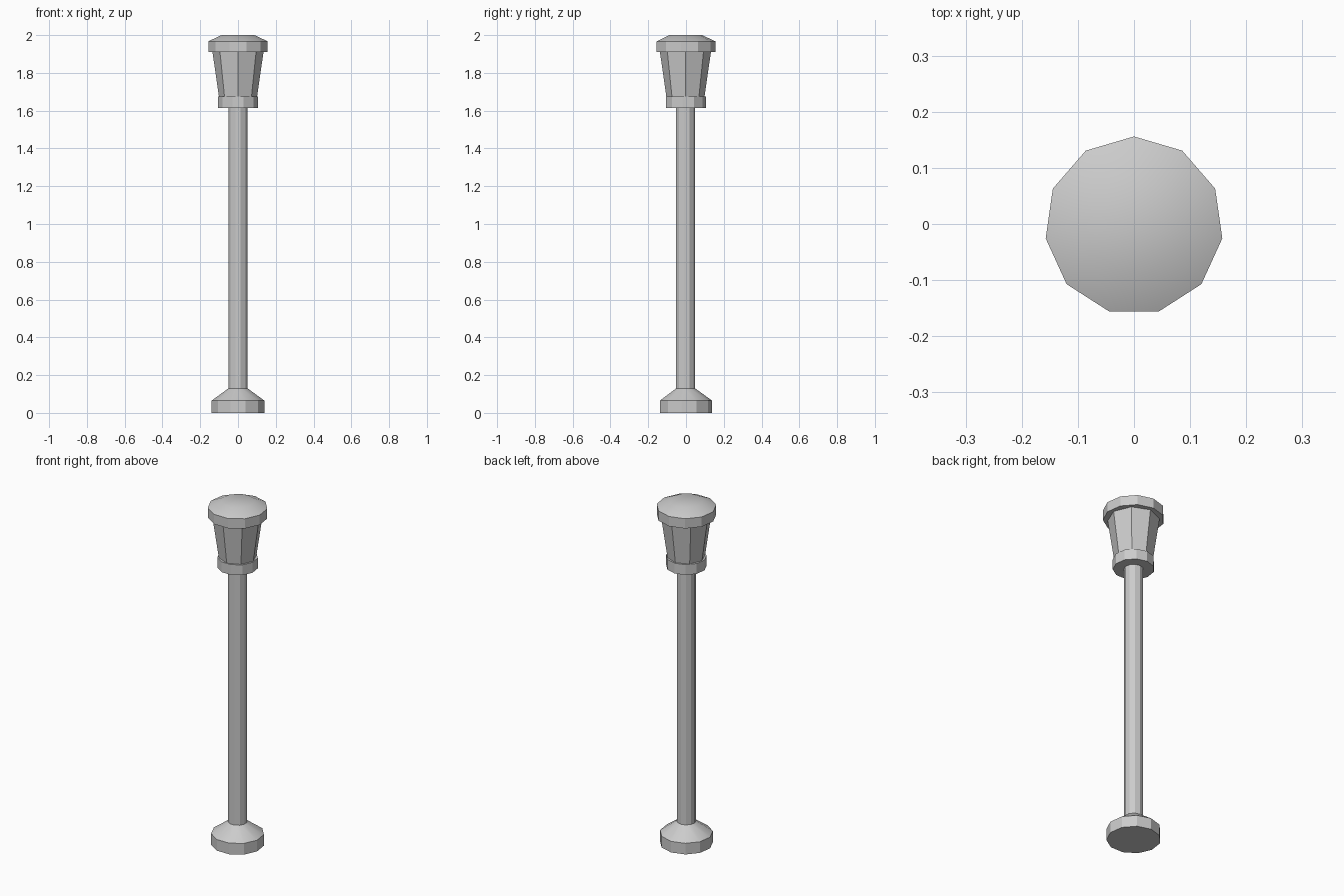
import bpy, bmesh
from math import sin, cos, pi, radians

if "Cube" in bpy.data.objects:
    bpy.data.objects.remove(bpy.data.objects["Cube"])

CY = -0.003  # axis offset that centres the odd-sided outline


def lathe(name, profile, sides, cap_bottom=True, cap_top=True):
    """Turn (radius, z) rings around the post axis, first vertex at +y."""
    bm = bmesh.new()
    rings = []
    for r, z in profile:
        rings.append([bm.verts.new((r * sin(2 * pi * k / sides),
                                    CY + r * cos(2 * pi * k / sides), z))
                      for k in range(sides)])
    for a, b in zip(rings, rings[1:]):
        for k in range(sides):
            n = (k + 1) % sides
            bm.faces.new((a[k], a[n], b[n], b[k]))
    if cap_bottom:
        bm.faces.new(rings[0])
    if cap_top:
        bm.faces.new(rings[-1])
    bmesh.ops.recalc_face_normals(bm, faces=bm.faces)
    mesh = bpy.data.meshes.new(name)
    bm.to_mesh(mesh)
    bm.free()
    obj = bpy.data.objects.new(name, mesh)
    bpy.context.collection.objects.link(obj)
    # soften shallow edges only
    bpy.ops.object.select_all(action='DESELECT')
    obj.select_set(True)
    bpy.context.view_layer.objects.active = obj
    bpy.ops.object.shade_smooth_by_angle(angle=radians(30))
    return obj


# foot, sloped plinth, pole and lamp collar
lathe("post", [(0.141, 0), (0.141, 0.065), (0.051, 0.13), (0.051, 1.615),
               (0.108, 1.615), (0.108, 1.675)], 11)

# eight-sided flared lamp housing
lathe("lamp_housing", [(0.101, 1.675), (0.135, 1.91)], 8, False, False)

# lid with sloped top
lathe("lid", [(0.159, 1.91), (0.159, 1.967), (0.088, 2.0)], 11)
